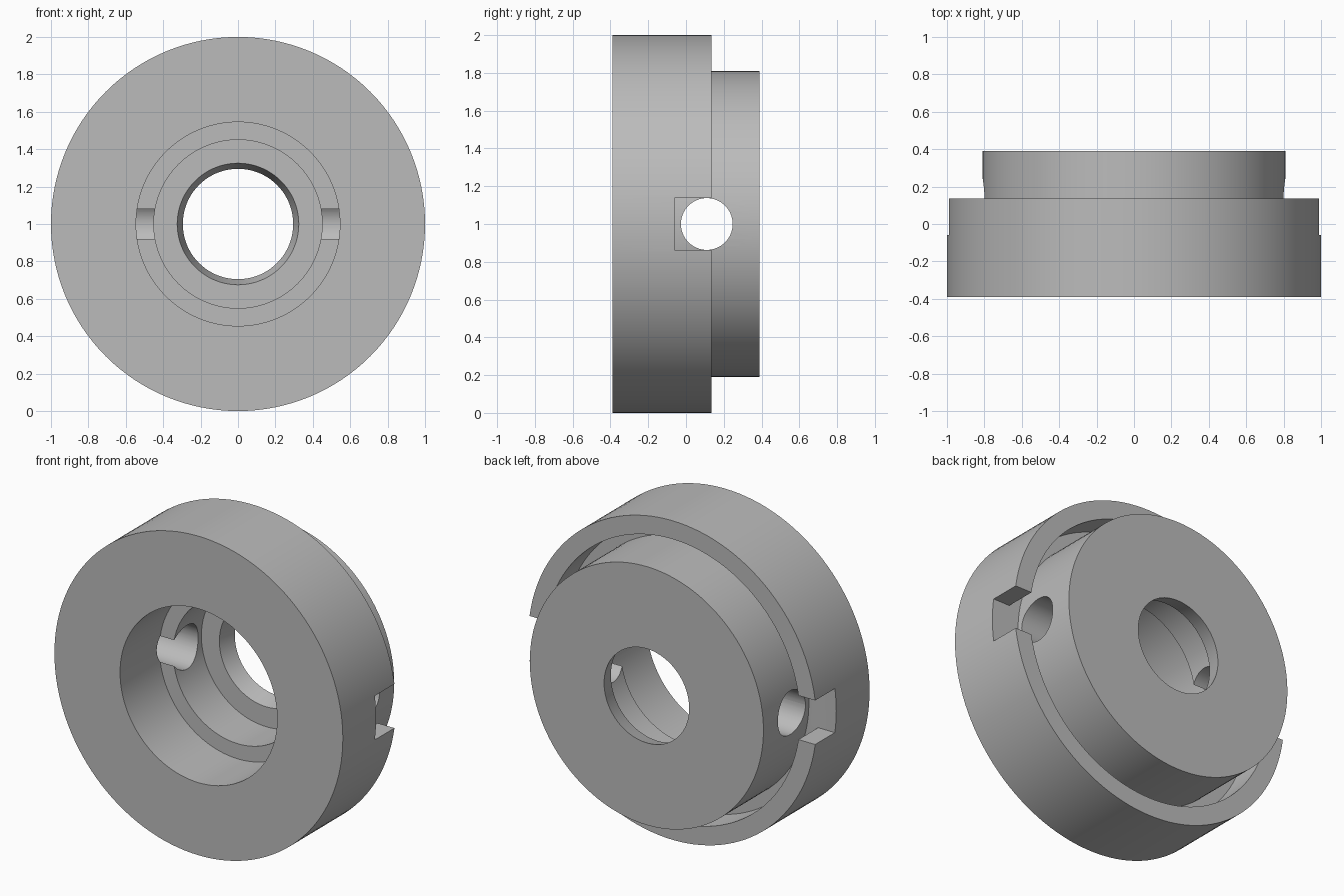
import bpy
import bmesh
import math
from mathutils import Matrix, Vector

cube = bpy.data.objects.get("Cube")
if cube:
    bpy.data.objects.remove(cube, do_unlink=True)

SEGMENTS = 128
CENTRE = Vector((0, 0, 1))

steel = bpy.data.materials.new("plain_grey")
grey = (0.5, 0.5, 0.5, 1)
steel.use_nodes = True
steel.diffuse_color = grey
steel.node_tree.nodes["Principled BSDF"].inputs["Base Color"].default_value = grey


def make_object(name, bm):
    bmesh.ops.recalc_face_normals(bm, faces=bm.faces)
    mesh = bpy.data.meshes.new(name)
    bm.to_mesh(mesh)
    bm.free()
    mesh.materials.append(steel)
    obj = bpy.data.objects.new(name, mesh)
    bpy.context.collection.objects.link(obj)
    return obj


def lathe(name, profile):
    """Closed ring turned about the y axis from (radius, y) points."""
    bm = bmesh.new()
    rings = []
    for i in range(SEGMENTS):
        a = math.tau * i / SEGMENTS
        rings.append([bm.verts.new((r * math.cos(a), y, 1 + r * math.sin(a)))
                      for r, y in profile])
    n = len(profile)
    for i, ring in enumerate(rings):
        after = rings[(i + 1) % SEGMENTS]
        for j in range(n):
            k = (j + 1) % n
            bm.faces.new((ring[j], ring[k], after[k], after[j]))
    return make_object(name, bm)


def cut(target, cutter):
    cutter.hide_render = True
    mod = target.modifiers.new("cut", "BOOLEAN")
    mod.operation = "DIFFERENCE"
    mod.solver = "EXACT"
    mod.object = cutter
    bpy.ops.object.select_all(action="DESELECT")
    bpy.context.view_layer.objects.active = target
    target.select_set(True)
    bpy.ops.object.modifier_apply(modifier=mod.name)
    bpy.data.objects.remove(cutter, do_unlink=True)


# Collar: outer rim, rear ring groove, rear boss, tapered mouth, stepped bore
collar = lathe("stepped_collar", [
    (1.0, -0.39), (1.0, 0.135),
    (0.885, 0.135), (0.885, -0.06), (0.81, -0.06),
    (0.81, 0.39), (0.295, 0.39),
    (0.325, 0.28), (0.45, 0.28),
    (0.45, 0.0), (0.545, 0.0), (0.545, -0.39),
])

# Cross hole drilled from side to side through the boss
bm = bmesh.new()
bmesh.ops.create_cone(
    bm, cap_ends=True, segments=64, radius1=0.137, radius2=0.137, depth=1.7,
    matrix=Matrix.Translation((0, 0.11, 1)) @ Matrix.Rotation(math.pi / 2, 4, "Y"))
cut(collar, make_object("cross_hole_cutter", bm))

# Square slots through the rim, one on each side
for side in (-1, 1):
    bm = bmesh.new()
    bmesh.ops.create_cube(
        bm, size=1,
        matrix=Matrix.Translation(CENTRE + Vector((side * 0.98, 0.09, 0)))
        @ Matrix.Diagonal((0.26, 0.3, 0.276, 1)))
    cut(collar, make_object("rim_slot_cutter", bm))

bpy.ops.object.shade_smooth_by_angle(angle=math.radians(25))
